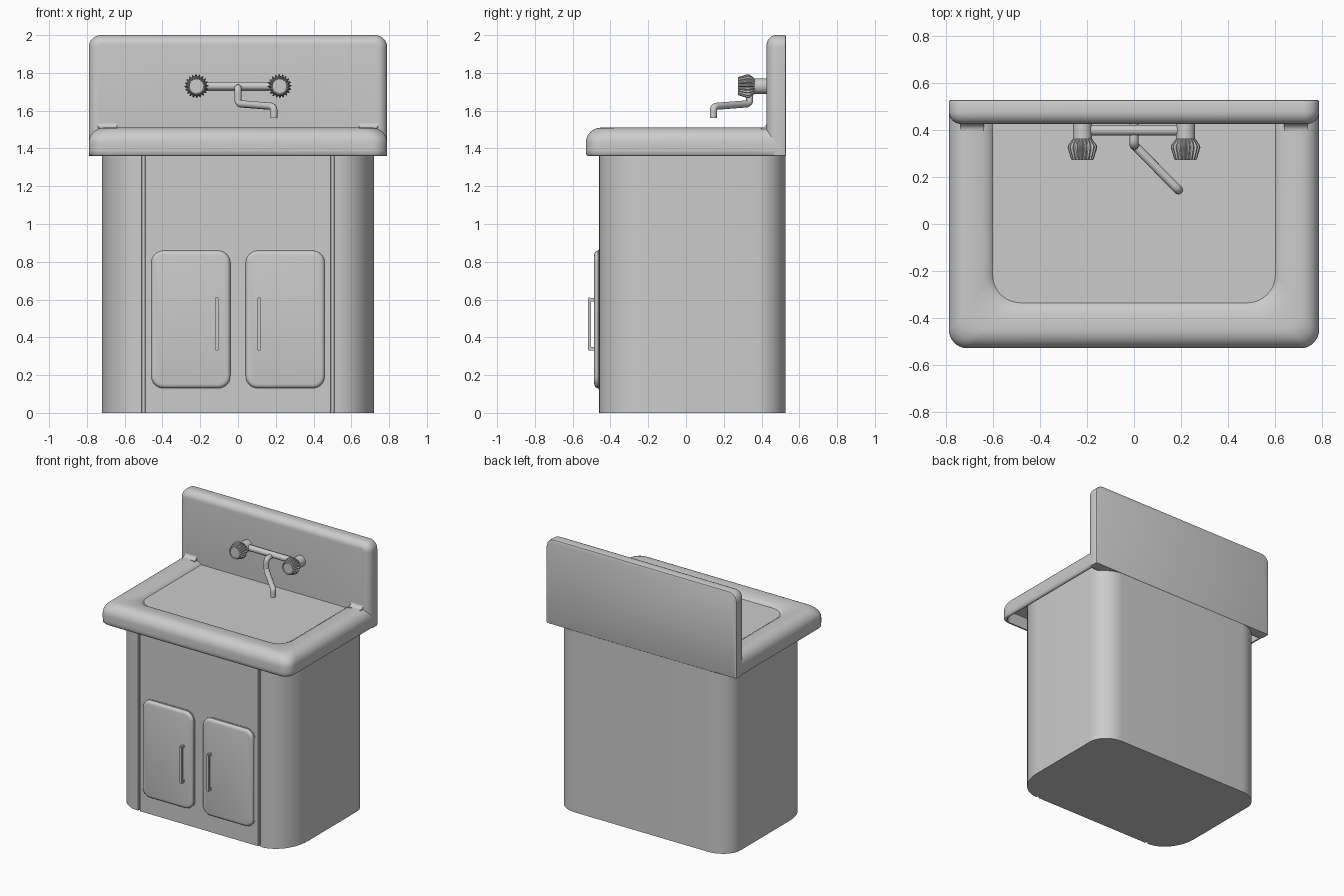
import bpy, bmesh, math
from mathutils import Vector

if "Cube" in bpy.data.objects:
    bpy.data.objects.remove(bpy.data.objects["Cube"])


def finish(name, bm, angle=35):
    bmesh.ops.recalc_face_normals(bm, faces=bm.faces[:])
    me = bpy.data.meshes.new(name)
    bm.to_mesh(me)
    bm.free()
    ob = bpy.data.objects.new(name, me)
    bpy.context.collection.objects.link(ob)
    bpy.ops.object.select_all(action='DESELECT')
    ob.select_set(True)
    bpy.context.view_layer.objects.active = ob
    bpy.ops.object.shade_smooth_by_angle(angle=math.radians(angle))
    return ob


def loft(name, loops, closed=True, caps=True, angle=35):
    """Skin a list of equal-length 3D point loops."""
    bm = bmesh.new()
    rows = [[bm.verts.new(p) for p in lp] for lp in loops]
    n = len(rows[0])
    for a, b in zip(rows, rows[1:]):
        for i in range(n if closed else n - 1):
            j = (i + 1) % n
            bm.faces.new((a[i], a[j], b[j], b[i]))
    if caps:
        bm.faces.new(rows[0])
        bm.faces.new(rows[-1])
    return finish(name, bm, angle)


def arc(cx, cy, rx, ry, a0, a1, n):
    return [(cx + rx * math.cos(math.radians(a0 + (a1 - a0) * i / n)),
             cy + ry * math.sin(math.radians(a0 + (a1 - a0) * i / n))) for i in range(n + 1)]


def rrect(x0, x1, y0, y1, rb, rt, n=8):
    """Rounded rectangle, bottom corner radius rb and top corner radius rt."""
    return (arc(x0 + rb, y0 + rb, rb, rb, 180, 270, n) + arc(x1 - rb, y0 + rb, rb, rb, 270, 360, n)
            + arc(x1 - rt, y1 - rt, rt, rt, 0, 90, n) + arc(x0 + rt, y1 - rt, rt, rt, 90, 180, n))


def box(name, c, size):
    bm = bmesh.new()
    bmesh.ops.create_cube(bm, size=1)
    for v in bm.verts:
        v.co = [v.co[k] * size[k] + c[k] for k in range(3)]
    bmesh.ops.bevel(bm, geom=bm.edges[:], offset=min(size) * .2, segments=2, affect='EDGES')
    return finish(name, bm)


def tube(name, pts, r, bend=.025, sides=16):
    """Round pipe through points with bent corners."""
    pts = [Vector(p) for p in pts]
    path = [pts[0]]
    for a, b, c in zip(pts, pts[1:], pts[2:]):
        p, q = b + (a - b).normalized() * bend, b + (c - b).normalized() * bend
        path += [p * (1 - t) ** 2 + b * 2 * t * (1 - t) + q * t * t for t in [k / 6 for k in range(7)]]
    path.append(pts[-1])
    loops, u = [], None
    for i, p in enumerate(path):
        d = (path[min(i + 1, len(path) - 1)] - path[max(i - 1, 0)]).normalized()
        u = d.orthogonal() if u is None else u - d * u.dot(d)
        u.normalize()
        w = d.cross(u)
        loops.append([p + r * (u * math.cos(a) + w * math.sin(a))
                      for a in [2 * math.pi * k / sides for k in range(sides)]])
    return loft(name, loops)


# Cabinet: half outline with a narrow groove, mirrored
half = ([(.49, -.46), (.493, -.445), (.507, -.445), (.51, -.46)]
        + arc(.51, -.20, .21, .26, 270, 360, 12) [1:]
        + arc(.55, .377, .17, .15, 0, 90, 10))
outline = half + [(-x, y) for x, y in reversed(half)]
loft("cabinet", [[(x, y, z) for x, y in outline] for z in (0, 1.46)])

# Doors and handles
for s, side in ((-1, "left"), (1, "right")):
    x0, x1 = sorted((s * .035, s * .465))
    layers = [(0, -.44), (0, -.464), (.006, -.465), (.008, -.474), (.012, -.480), (.019, -.484), (.028, -.486)]
    loft(side + "_door", [[(x, y, z) for x, z in
                           rrect(x0 + i, x1 - i, .125 + i, .865 - i, .07 - i, .07 - i)] for i, y in layers])
    hx = s * .112
    box(side + "_handle_bar", (hx, -.511, .47), (.022, .018, .28))
    for z in (.34, .60):
        box(side + "_handle_post", (hx, -.494, z), (.02, .03, .018))


# Sink rim: U-shaped loops open toward the backsplash
def rim_loop(xh, yf, r, z):
    front = arc(-xh + r, yf + r, r, r, 180, 270, 10) + arc(xh - r, yf + r, r, r, 270, 360, 10)
    return [(x, y, z) for x, y in [(-xh, .5)] + front + [(xh, .5)]]


rim = [(.66, -.40, .06, 1.455), (.76, -.50, .06, 1.445), (.768, -.508, .06, 1.36),
       (.78, -.52, .07, 1.36), (.788, -.528, .075, 1.368), (.79, -.53, .08, 1.39)]
rim += [(.71 + dx, -.45 - dx, .08, z) for dx, z in arc(0, 1.43, .08, .08, 0, 90, 8)]
rim += [(.68, -.415, .10, 1.509), (.65, -.38, .11, 1.504), (.625, -.355, .12, 1.496),
        (.605, -.338, .12, 1.483), (.595, -.328, .12, 1.465), (.59, -.323, .12, 1.45)]
loft("sink_rim", [rim_loop(*p) for p in rim], closed=False, caps=False, angle=50)

# Flat surface filling the basin
bm = bmesh.new()
bm.faces.new([bm.verts.new((x, y, 1.48)) for x, y in rrect(-.63, .63, -.36, .46, .13, .01)])
finish("basin_surface", bm)

# Backsplash with rounded front edge
layers = [(.010, .53), (.003, .527), (0, .52), (0, .48)]
layers += [(.05 - a, .48 - b) for a, b in arc(0, 0, .05, .053, 0, 90, 8)[1:]]
loft("backsplash", [[(x, y, z) for x, z in
                     rrect(-.79 + i, .79 - i, 1.36 + i * .5, 2 - i, .004, .065 - i)] for i, y in layers])

# Coves where the rim meets the backsplash
for s in (-1, 1):
    prof = [(.44, 1.49), (.44, 1.54)] + [(y, z) for y, z in arc(.397, 1.54, .031, .031, 0, -90, 6)] + [(.397, 1.49)]
    loft("rim_cove", [[(s * x, y, z) for y, z in prof] for x in (.64, .74)])

# Tap: cross pipe, valve collars and ribbed knobs
ZT = 1.73
tube("tap_cross_pipe", [(-.22, .40, ZT), (.22, .40, ZT)], .022)
N = 20
for s, side in ((-1, "left"), (1, "right")):
    cx = s * .22
    tube(side + "_valve_collar", [(cx, .44, ZT), (cx, .345, ZT)], .041, sides=24)
    rings = [(.365, .040, .040), (.335, .062, .052), (.325, .063, .053), (.279, .049, .043),
             (.274, .046, .043), (.274, .041, .041), (.278, .038, .038)]
    loops = []
    for y, ro, ri in rings:
        lp = []
        for k in range(N * 4):
            r = ro if k % 4 < 2 else ri
            a = 2 * math.pi * k / (N * 4)
            lp.append((cx + r * math.cos(a), y, ZT + r * math.sin(a)))
        loops.append(lp)
    loft(side + "_knob", loops, angle=25)

# Spout swung to one side
tube("spout", [(0, .44, 1.72), (0, .337, 1.72), (0, .337, 1.637), (.19, .145, 1.622), (.19, .145, 1.56)], .019)
